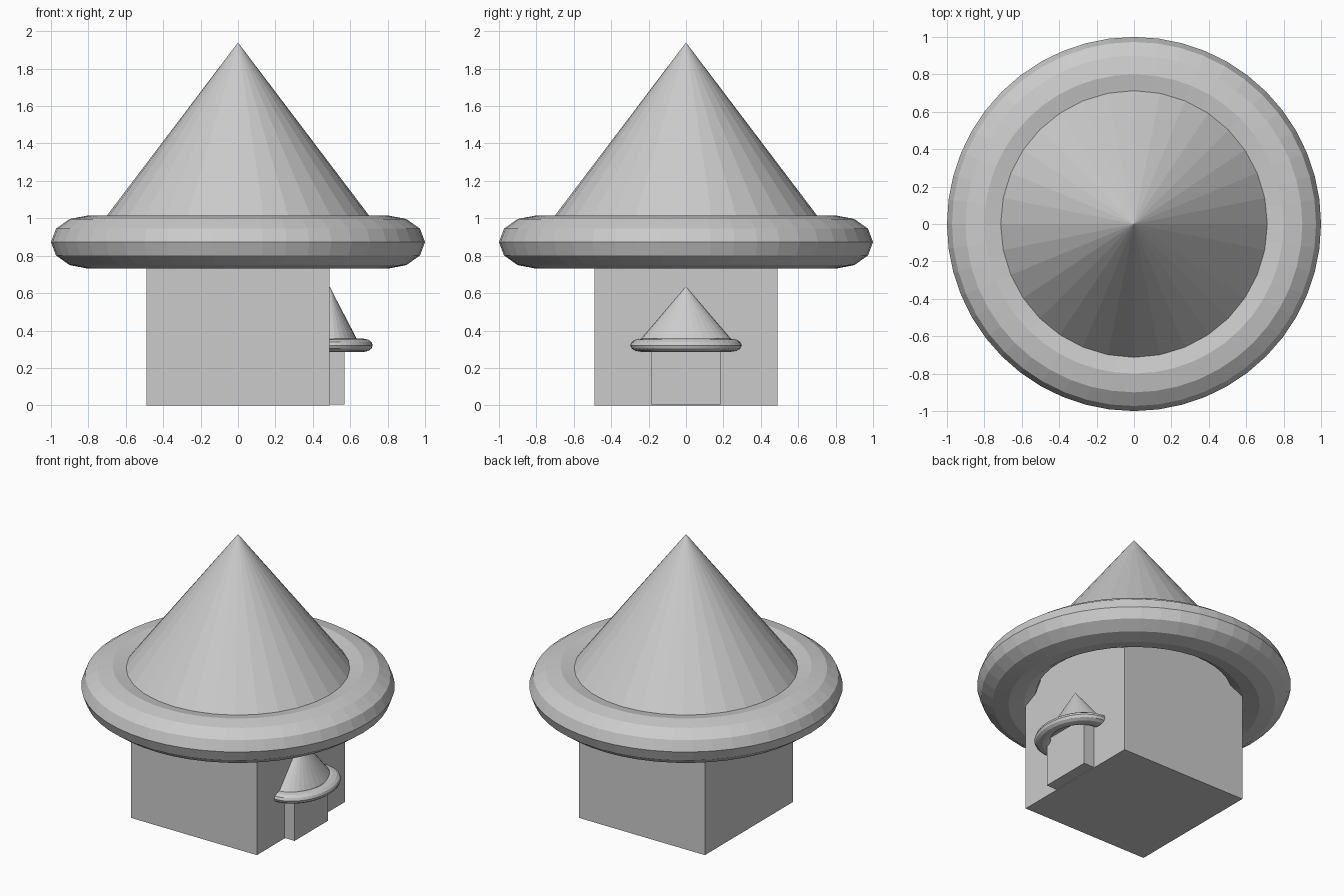
import bpy

if "Cube" in bpy.data.objects:
    bpy.data.objects.remove(bpy.data.objects["Cube"])


def block(name, center, size):
    bpy.ops.mesh.primitive_cube_add(size=1, location=center)
    ob = bpy.context.object
    ob.name, ob.scale = name, size


def ring(name, center, scale):
    # unit outer radius, 4:1 tube, squashed by scale
    bpy.ops.mesh.primitive_torus_add(major_radius=0.8, minor_radius=0.2,
                                     major_segments=48, minor_segments=12,
                                     location=center)
    ob = bpy.context.object
    ob.name, ob.scale = name, scale


def cone(name, x, base_z, tip_z, rx, ry):
    bpy.ops.mesh.primitive_cone_add(vertices=32, radius1=1, radius2=0, depth=1,
                                    location=(x, 0, (base_z + tip_z) / 2))
    ob = bpy.context.object
    ob.name, ob.scale = name, (rx, ry, tip_z - base_z)


# Main hut
block("walls", (0, 0, 0.49), (0.98, 0.98, 0.98))
ring("roof_brim", (0, 0, 0.873), (1, 1, 0.7125))
cone("roof", 0, 0.98, 1.94, 0.727, 0.727)

# Small porch on the right wall
block("porch_walls", (0.49, 0, 0.1725), (0.16, 0.37, 0.335))
ring("porch_brim", (0.49, 0, 0.321), (0.23, 0.297, 0.175))
cone("porch_roof", 0.49, 0.34, 0.635, 0.153, 0.253)
